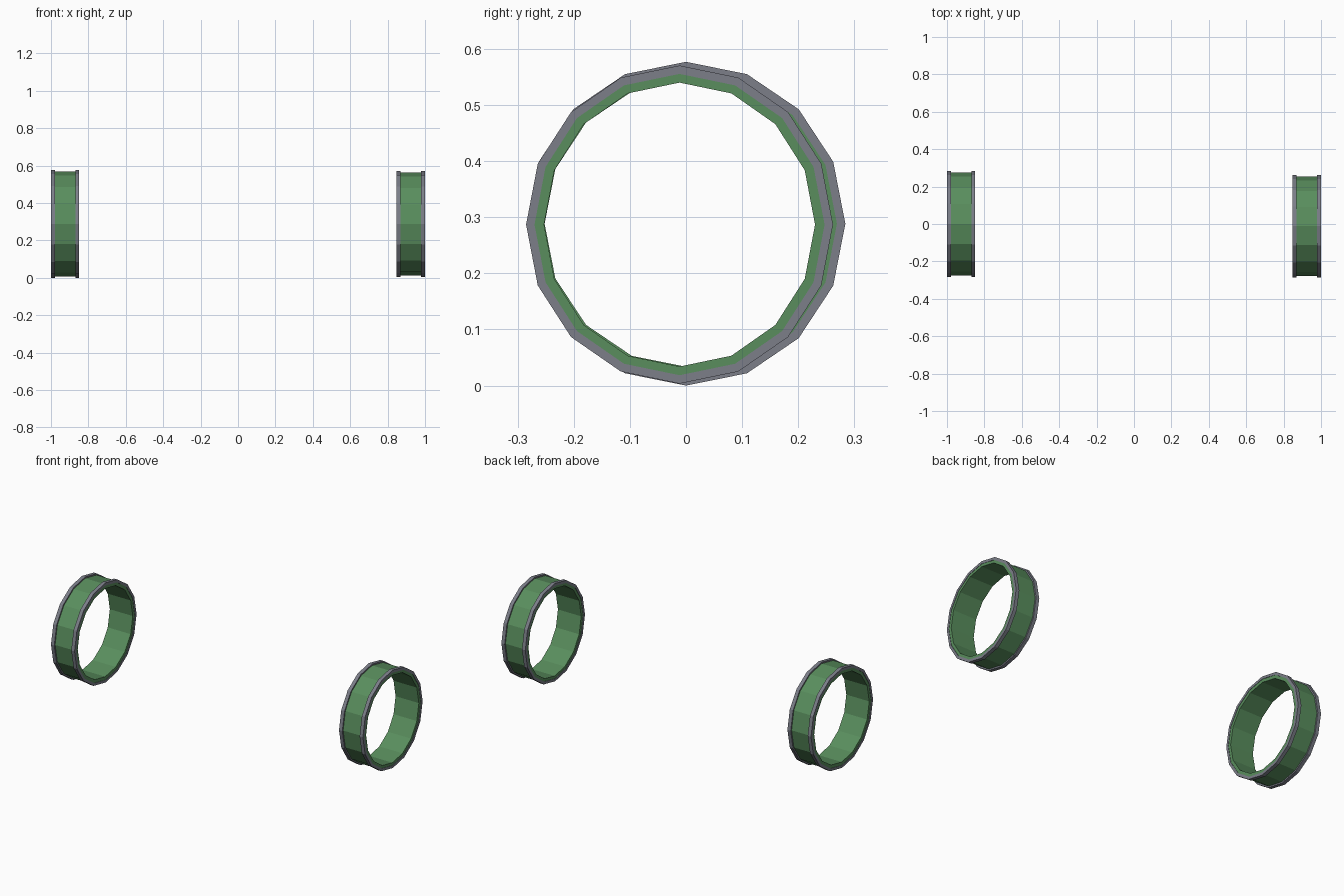
import bpy, bmesh, math

if "Cube" in bpy.data.objects:
    bpy.data.objects.remove(bpy.data.objects["Cube"])

SIDES = 16
green = bpy.data.materials.new("green")
green.diffuse_color = (0.10, 0.27, 0.11, 1)
green.use_nodes = True
green.node_tree.nodes["Principled BSDF"].inputs["Base Color"].default_value = green.diffuse_color
grey = bpy.data.materials.new("grey")
grey.diffuse_color = (0.20, 0.21, 0.25, 1)
grey.use_nodes = True
grey.node_tree.nodes["Principled BSDF"].inputs["Base Color"].default_value = grey.diffuse_color


def hoop(name, x0, x1, centre, inner, outer, mat):
    """Rectangular section swept round a 16-sided ellipse; radii are (y, z)."""
    bm = bmesh.new()
    rings = []
    for i in range(SIDES):
        a = 2 * math.pi * i / SIDES
        c, s = math.cos(a), math.sin(a)
        rings.append([bm.verts.new((x, centre[0] + r[0] * c, centre[1] + r[1] * s))
                      for x, r in ((x0, inner), (x1, inner), (x1, outer), (x0, outer))])
    for i in range(SIDES):
        p, q = rings[i], rings[(i + 1) % SIDES]
        for k in range(4):
            m = (k + 1) % 4
            bm.faces.new((p[k], p[m], q[m], q[k]))
    bmesh.ops.recalc_face_normals(bm, faces=bm.faces)
    me = bpy.data.meshes.new(name)
    bm.to_mesh(me)
    bm.free()
    me.materials.append(mat)
    ob = bpy.data.objects.new(name, me)
    bpy.context.collection.objects.link(ob)


def band(side, x0, x1, centre, bore, rim):
    """Green drum with a raised grey rim at each end."""
    lip = [r - 0.015 for r in rim]
    drum = [r - 0.008 for r in rim]
    hoop(side + "_drum", x0 + 0.002, x1 - 0.002, centre, bore, drum, green)
    hoop(side + "_rim_outer", x0, x0 + 0.021, centre, lip, rim, grey)
    hoop(side + "_rim_inner", x1 - 0.021, x1, centre, lip, rim, grey)


# the two bands differ slightly in size and position
band("left", -1.0, -0.849, (0.0, 0.2885), (0.252, 0.255), (0.284, 0.2885))
band("right", 0.847, 1.0, (-0.0115, 0.287), (0.2415, 0.253), (0.2735, 0.2835))
